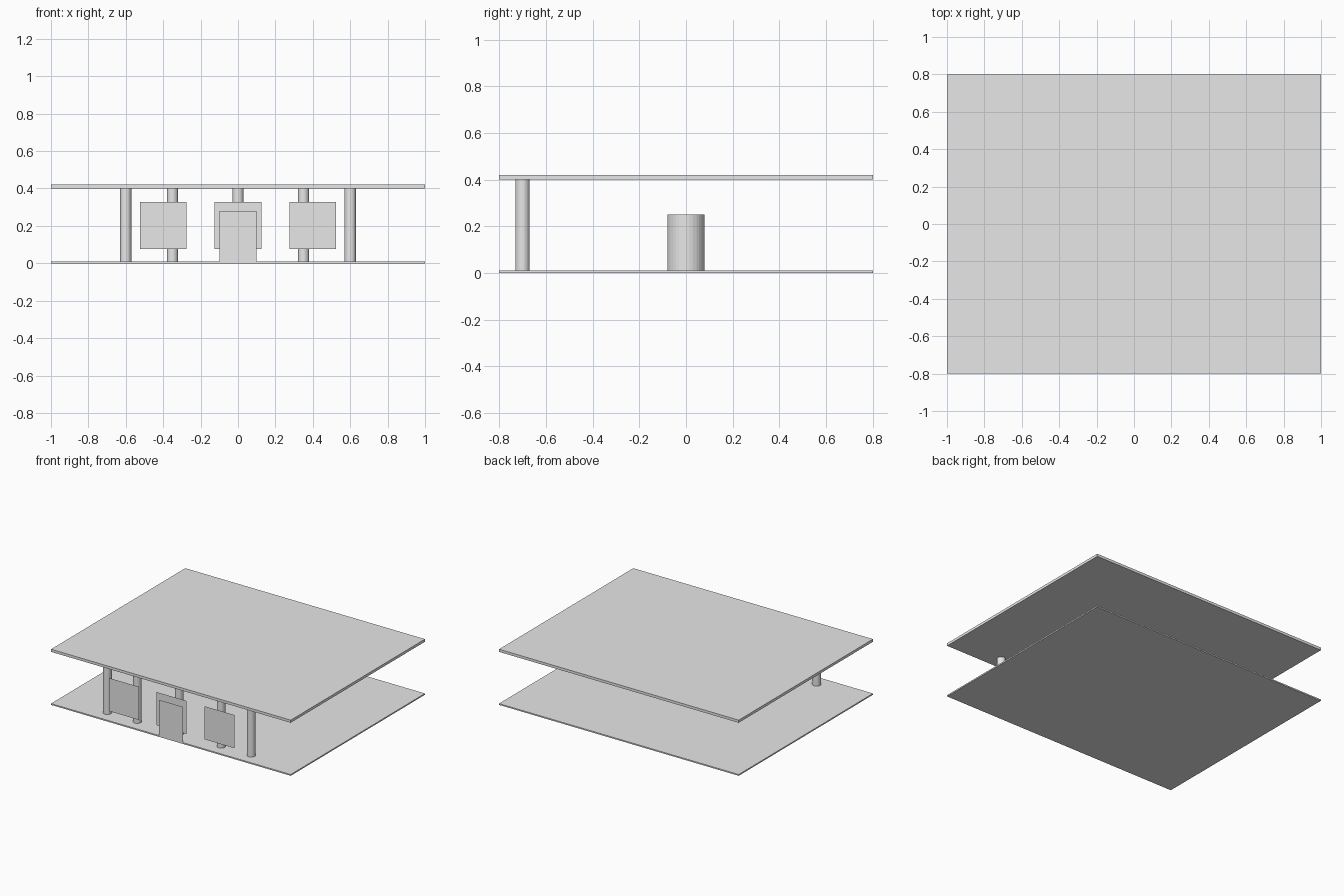
import bpy
import bmesh
from mathutils import Matrix, Vector

cube = bpy.data.objects.get("Cube")
if cube:
    bpy.data.objects.remove(cube, do_unlink=True)

# Single plain colour
COLOUR = (0.8, 0.8, 0.8, 1.0)
grey = bpy.data.materials.new("light_grey")
grey.use_nodes = True
grey.diffuse_color = COLOUR
grey.node_tree.nodes["Principled BSDF"].inputs["Base Color"].default_value = COLOUR


def add_object(name, bm):
    mesh = bpy.data.meshes.new(name)
    bm.to_mesh(mesh)
    bm.free()
    mesh.materials.append(grey)
    obj = bpy.data.objects.new(name, mesh)
    bpy.context.collection.objects.link(obj)
    return obj


def slab(name, width, depth, bottom, top):
    bm = bmesh.new()
    place = (Matrix.Translation((0, 0, (bottom + top) / 2))
             @ Matrix.Diagonal((width, depth, top - bottom, 1)))
    bmesh.ops.create_cube(bm, size=1, matrix=place)
    return add_object(name, bm)


def column(name, x, y, radius, bottom, top):
    bm = bmesh.new()
    bmesh.ops.create_cone(bm, cap_ends=True, segments=32,
                          radius1=radius, radius2=radius, depth=top - bottom,
                          matrix=Matrix.Translation((x, y, (bottom + top) / 2)))
    return add_object(name, bm)


def panel(name, x, y, width, bottom, top):
    # Thin sheet facing the front
    bm = bmesh.new()
    half = width / 2
    corners = [(x - half, bottom), (x + half, bottom), (x + half, top), (x - half, top)]
    bm.faces.new([bm.verts.new(Vector((cx, y, cz))) for cx, cz in corners])
    return add_object(name, bm)


# Floor and roof
slab("floor", 2, 1.6, 0, 0.01)
slab("roof", 2, 1.6, 0.40, 0.42)

# Row of porch pillars
for i, x in enumerate((-0.6, -0.35, 0, 0.35, 0.6), 1):
    column(f"pillar_{i}", x, -0.7, 0.03, 0.005, 0.405)

# Round core in the middle of the floor
column("central_drum", 0, 0, 0.08, 0.005, 0.25)

# Door and windows along the front
panel("door", 0, -0.801, 0.2, 0.003, 0.28)
for side, x in (("right", -0.4), ("middle", 0), ("left", 0.4)):
    panel(f"window_{side}", x, -0.79, 0.25, 0.077, 0.327)
